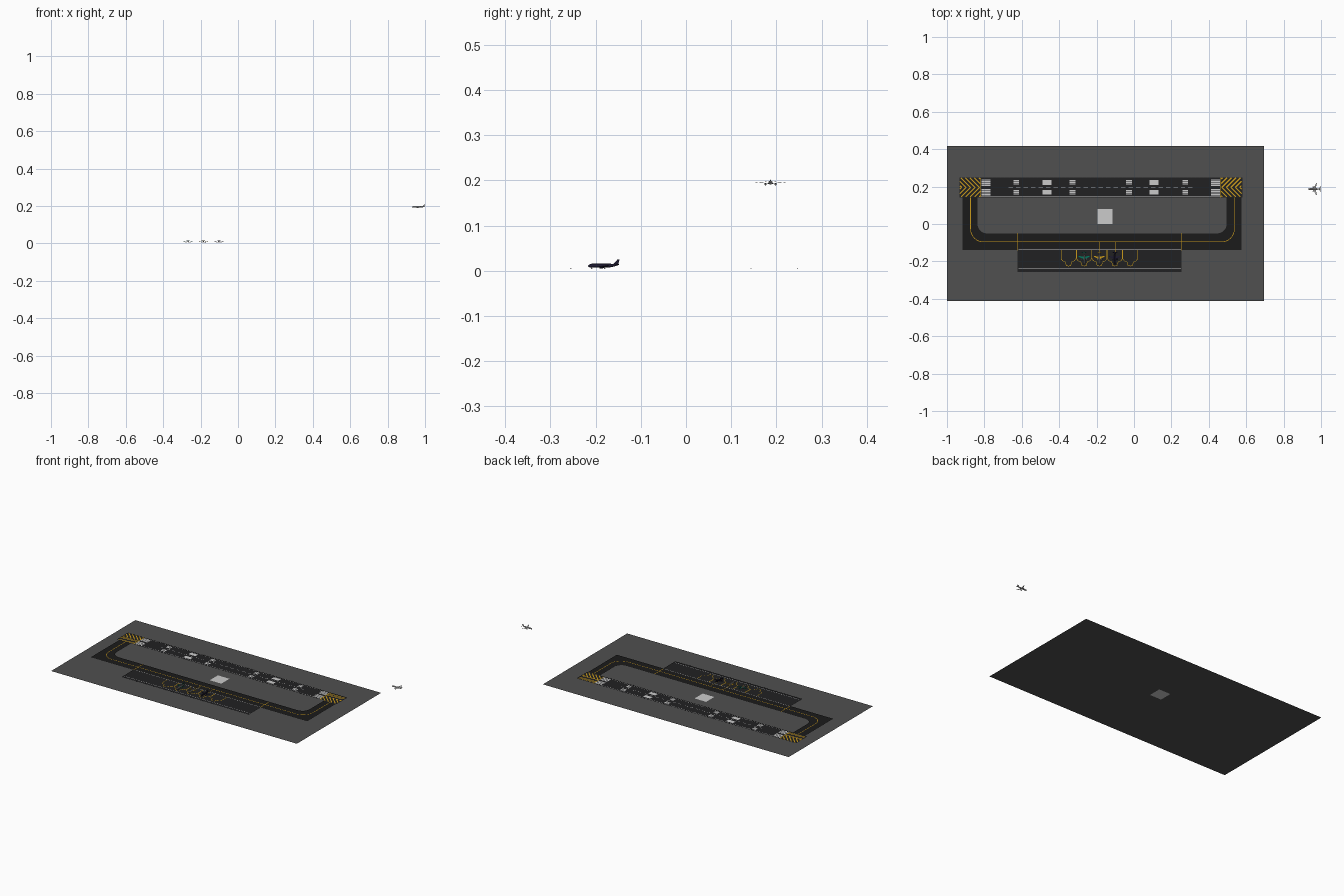
import bpy, bmesh, math
from mathutils import Matrix, Vector

if "Cube" in bpy.data.objects:
    bpy.data.objects.remove(bpy.data.objects["Cube"])

def material(name, r, g, b):
    m = bpy.data.materials.new(name)
    m.diffuse_color = (r, g, b, 1)
    m.use_nodes = True
    m.node_tree.nodes["Principled BSDF"].inputs["Base Color"].default_value = m.diffuse_color
    return m

GRASS = material("ground_grey", .08, .08, .08)
ASPHALT = material("asphalt", .015, .015, .016)
TAXI = material("taxi_asphalt", .011, .011, .011)
WHITE = material("white_paint", .6, .6, .6)
YELLOW = material("yellow_paint", .6, .33, .01)
DARK = material("dark_metal", .02, .02, .025)

def finish(name, bm, mat=None):
    me = bpy.data.meshes.new(name)
    bm.to_mesh(me)
    bm.free()
    ob = bpy.data.objects.new(name, me)
    bpy.context.collection.objects.link(ob)
    if mat:
        me.materials.append(mat)
    return ob

def poly(bm, pts, z):
    f = bm.faces.new([bm.verts.new((x, y, z)) for x, y in pts])
    f.normal_update()
    if f.normal.z < 0:
        f.normal_flip()

def rect(bm, x0, x1, y0, y1, z):
    poly(bm, [(x0, y0), (x1, y0), (x1, y1), (x0, y1)], z)

def line(bm, pts, w, z):
    # painted line along a path, one quad per segment
    for a, b in zip(pts, pts[1:]):
        a, b = Vector(a), Vector(b)
        d = (b - a).normalized() * w / 2
        n = Vector((-d.y, d.x))
        poly(bm, [a - d * .5 + n, b + d * .5 + n, b + d * .5 - n, a - d * .5 - n], z)

def arc(cx, cy, r, a0, a1, n=10):
    return [(cx + r * math.cos(math.radians(a0 + (a1 - a0) * i / n)),
             cy + r * math.sin(math.radians(a0 + (a1 - a0) * i / n))) for i in range(n + 1)]

XC, YC = -.178, .196          # runway centre
ZP, ZM = .0040, .0044         # pavement and paint heights

# ground with a square opening, filled by a pale pad
bm = bmesh.new()
rect(bm, -1, -.195, -.413, .417, 0)
rect(bm, -.115, .695, -.413, .417, 0)
rect(bm, -.195, -.115, -.413, 0, 0)
rect(bm, -.195, -.115, .08, .417, 0)
finish("ground", bm, GRASS)
bm = bmesh.new()
rect(bm, -.195, -.115, 0, .08, 0)
finish("pale_pad", bm)

# pavements
bm = bmesh.new()
rect(bm, -.933, .58, .142, .249, ZP)
finish("runway", bm, ASPHALT)
bm = bmesh.new()
poly(bm, [(-.917, .142), (-.917, -.14), (.575, -.14), (.575, .142), (.495, .142)]
     + arc(.445, 0, .05, 0, -90) + arc(-.787, 0, .05, -90, -180) + [(-.837, .142)], ZP - .0002)
finish("taxiway", bm, TAXI)
bm = bmesh.new()
rect(bm, -.623, .254, -.257, -.132, ZP)
finish("apron", bm, ASPHALT)

# white runway paint
bm = bmesh.new()
for s in (-1, 1):
    def mark(d0, d1, y0, y1):
        a, b = sorted((XC + s * d0, XC + s * d1))
        for t in (-1, 1):
            lo, hi = sorted((YC + t * y0, YC + t * y1))
            rect(bm, a, b, lo, hi, ZM)
    for i in range(4):
        mark(.590, .638, .008 + i * .0095, .0145 + i * .0095)   # threshold bars
    for i in range(3):
        mark(.438, .467, .014 + i * .009, .020 + i * .009)      # touchdown bars
    mark(.262, .310, .013, .038)                                # aiming blocks
    for i in range(3):
        mark(.136, .166, .014 + i * .009, .020 + i * .009)
    line(bm, [(XC - .64, YC + s * .047), (XC + .64, YC + s * .047)], .002, ZM)
for i in range(-12, 13):
    rect(bm, XC + i * .04 - .012, XC + i * .04 + .012, YC - .0012, YC + .0012, ZM)
finish("runway_white_markings", bm, WHITE)

# yellow overrun chevrons
bm = bmesh.new()
for s in (-1, 1):
    line(bm, [(XC + s * .642, YC - .052), (XC + s * .642, YC + .052)], .004, ZM)
    for i in range(7):
        tip = .60 + i * .024
        h0, h1 = max(0, .645 - tip), min(.05, .752 - tip)
        if h1 > h0:
            for t in (-1, 1):
                line(bm, [(XC + s * (tip + h0), YC + t * h0),
                          (XC + s * (tip + h1), YC + t * h1)], .006, ZM)
finish("overrun_chevrons", bm, YELLOW)

# yellow taxi guide lines
bm = bmesh.new()
line(bm, [(-.874, .142)] + arc(-.804, -.026, .07, 180, 270)
     + arc(.467, -.026, .07, -90, 0) + [(.537, .142)], .003, ZM)
for x in (-.621, .252):
    line(bm, [(x, -.05), (x, -.14)], .003, ZM)
for x in (-.185, -.10):
    line(bm, [(x, -.096), (x, -.21)], .002, ZM)
finish("taxi_guide_lines", bm, YELLOW)

# parking stand outlines
STANDS = [-.35, -.267, -.185, -.102, -.02]
bm = bmesh.new()
for x in STANDS:
    for s in (-1, 1):
        line(bm, [(x + s * dx, y) for dx, y in
             ((.04, -.14), (.04, -.185), (.032, -.197), (.017, -.203), (.012, -.222), (0, -.225))],
             .0025, ZM)
finish("stand_outlines", bm, YELLOW)
bm = bmesh.new()
for y in (-.137, -.24):
    line(bm, [(-.618, y), (.25, y)], .002, ZM)
finish("apron_edge_lines", bm, WHITE)

# small edge lights along the runway and apron
bm = bmesh.new()
def lights(x0, x1, y, n):
    for i in range(n):
        m = Matrix.Translation((x0 + (x1 - x0) * i / (n - 1), y, ZP + .0006))
        bmesh.ops.create_cube(bm, size=1, matrix=m @ Matrix.Diagonal((.0025, .0025, .0012, 1)))
lights(-.82, .46, .144, 60)
lights(-.82, .46, .247, 60)
lights(-.62, .25, -.255, 45)
finish("edge_lights", bm, DARK)

# aircraft, modelled one unit long with the nose toward -x
def blade(bm, sections):
    # solid between diamond sections: leading x, chord, (y, z), thickness direction
    rings = []
    for x, c, y, z, up in sections:
        p, u = Vector((x, y, z)), Vector(up) * c * .06
        rings.append([bm.verts.new(v) for v in
                      (p, p + Vector((c * .35, 0, 0)) + u, p + Vector((c, 0, 0)),
                       p + Vector((c * .35, 0, 0)) - u)])
    for a, b in zip(rings, rings[1:]):
        for i in range(4):
            bm.faces.new((a[i], a[(i + 1) % 4], b[(i + 1) % 4], b[i]))
    bm.faces.new(rings[0])
    bm.faces.new(rings[-1])

def tube(bm, rings, n, y=0):
    loops = [[bm.verts.new((x, y + r * math.cos(k * math.tau / n), z + r * math.sin(k * math.tau / n)))
              for k in range(n)] for x, r, z in rings]
    for a, b in zip(loops, loops[1:]):
        for k in range(n):
            bm.faces.new((a[k], a[(k + 1) % n], b[(k + 1) % n], b[k]))
    bm.faces.new(loops[0])
    bm.faces.new(loops[-1])

def aircraft(tag, loc, turn, body, accent, gear):
    place = Matrix.Translation(loc) @ Matrix.Rotation(turn, 4, 'Z') @ Matrix.Scale(.07, 4)
    def part(name, bm, mat):
        bmesh.ops.recalc_face_normals(bm, faces=bm.faces)
        ob = finish(f"{tag}_{name}", bm, mat)
        ob.matrix_world = place
        for p in ob.data.polygons:
            p.use_smooth = name in ("fuselage", "engines")
    bm = bmesh.new()
    tube(bm, [(-.5, .005, -.015), (-.485, .025, -.012), (-.45, .045, -.006), (-.39, .06, 0),
              (.18, .06, 0), (.33, .042, .014), (.44, .02, .03), (.48, .008, .036)], 16)
    part("fuselage", bm, body)
    bm = bmesh.new()
    for s in (-1, 1):
        blade(bm, [(-.14, .25, 0, -.03, (0, 0, 1)), (-.02, .14, s * .17, -.015, (0, 0, 1)),
                   (.13, .05, s * .47, .015, (0, 0, 1))])
        blade(bm, [(.33, .12, 0, .03, (0, 0, 1)), (.43, .05, s * .18, .045, (0, 0, 1))])
    part("wings", bm, accent)
    bm = bmesh.new()
    blade(bm, [(.28, .17, 0, .03, (0, 1, 0)), (.43, .07, 0, .19, (0, 1, 0))])
    part("tail_fin", bm, accent)
    bm = bmesh.new()
    for s in (-1, 1):
        tube(bm, [(-.14, .026, -.058), (-.11, .031, -.058), (-.04, .028, -.058), (.01, .016, -.056)], 12, s * .16)
    part("engines", bm, body)
    if gear:
        bm = bmesh.new()
        for x, y in ((-.38, 0), (.03, -.08), (.03, .08)):
            m = Matrix.Translation((x, y, -.065))
            bmesh.ops.create_cube(bm, size=1, matrix=m @ Matrix.Diagonal((.01, .01, .06, 1)))
            m = Matrix.Translation((x, y, -.088)) @ Matrix.Rotation(math.pi / 2, 4, 'X')
            bmesh.ops.create_cone(bm, cap_ends=True, segments=12, radius1=.018, radius2=.018, depth=.035, matrix=m)
        part("landing_gear", bm, DARK)

NAVY = material("navy", .012, .01, .03)
TEAL = material("teal", .0, .2, .12)
RED = material("red", .45, .03, .02)
GREY = material("light_grey", .3, .3, .3)
aircraft("west_aircraft", (-.267, -.182, .0114), math.pi / 2, GREY, TEAL, True)
aircraft("middle_aircraft", (-.185, -.182, .0114), math.pi / 2, GREY, YELLOW, True)
aircraft("east_aircraft", (-.102, -.182, .0114), math.pi / 2, NAVY, NAVY, True)
aircraft("landing_aircraft", (.965, .187, .195), 0, None, None, False)
